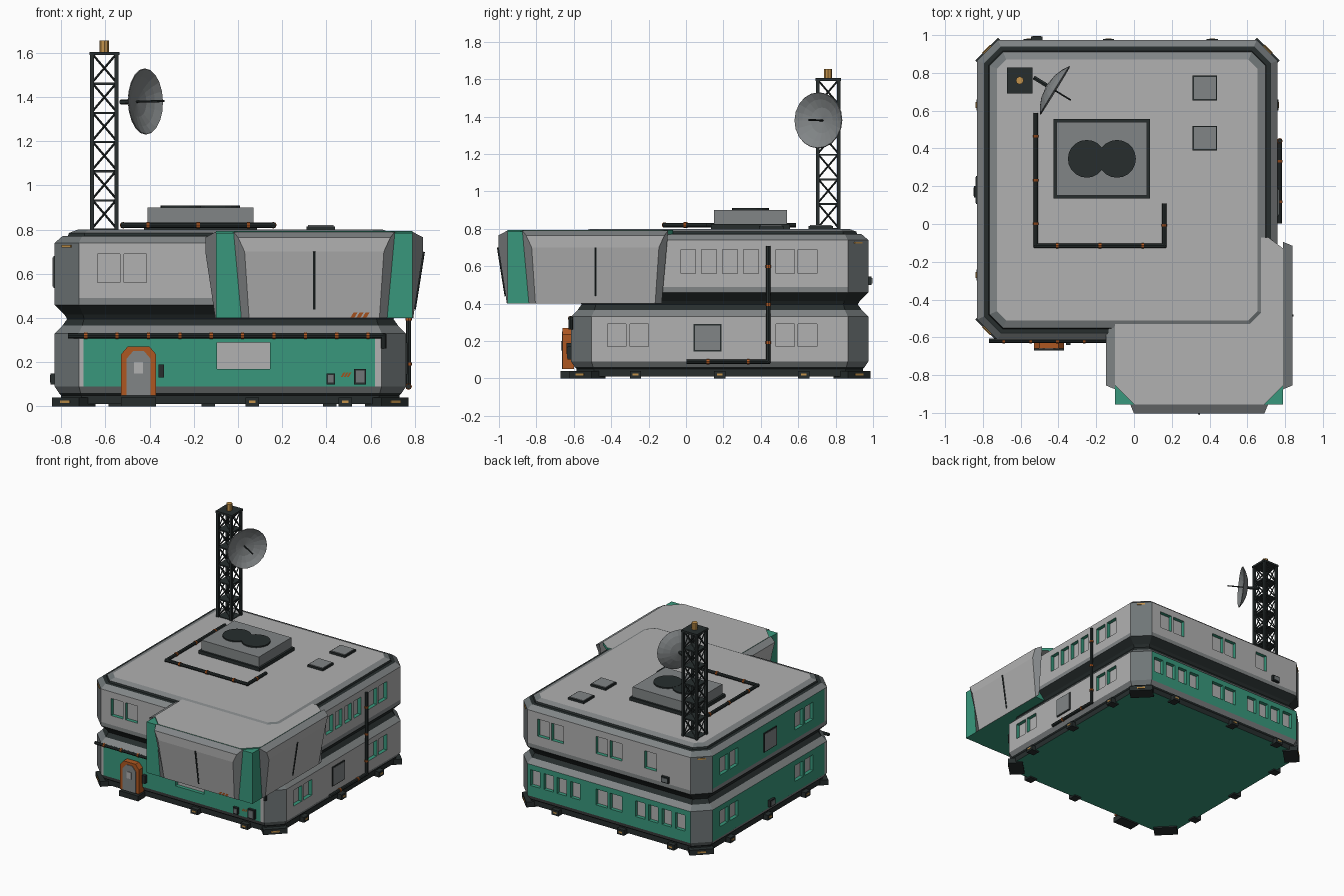
import bpy, bmesh, math
from mathutils import Vector, Matrix

if "Cube" in bpy.data.objects:
    bpy.data.objects.remove(bpy.data.objects["Cube"])

# Palette
PALETTE = {
    "light_grey": (0.44, 0.44, 0.44), "mid_grey": (0.22, 0.235, 0.24),
    "steel_grey": (0.16, 0.18, 0.185), "charcoal": (0.02, 0.027, 0.027),
    "green": (0.04, 0.31, 0.20), "orange": (0.42, 0.095, 0.015), "brass": (0.55, 0.29, 0.07)}
NAMES = list(PALETTE)
LIGHT, MID, STEEL, DARK, GREEN, ORANGE, BRASS = range(len(NAMES))
MATS = []
for key, rgb in PALETTE.items():
    m = bpy.data.materials.new(key)
    m.use_nodes = True
    m.diffuse_color = (*rgb, 1)
    m.node_tree.nodes["Principled BSDF"].inputs["Base Color"].default_value = (*rgb, 1)
    MATS.append(m)

CX, CY, HALF, CHAMFER = -0.035, 0.18, 0.795, 0.11
Z = Vector((0, 0, 1))
SIDES = {"front": Vector((1, 0, 0)), "left": Vector((0, 1, 0)),
         "back": Vector((-1, 0, 0)), "right": Vector((0, -1, 0))}


def finish(bm, name, normals=True):
    if normals:
        bmesh.ops.recalc_face_normals(bm, faces=bm.faces[:])
    used = sorted({f.material_index for f in bm.faces})
    for f in bm.faces:
        f.material_index = used.index(f.material_index)
    me = bpy.data.meshes.new(name)
    bm.to_mesh(me)
    bm.free()
    for i in used:
        me.materials.append(MATS[i])
    ob = bpy.data.objects.new(name, me)
    bpy.context.collection.objects.link(ob)
    return ob


def face(bm, pts, mat):
    f = bm.faces.new([bm.verts.new(p) for p in pts])
    f.material_index = mat
    return f


def add_box(bm, a, b, mat, top=None):
    a, b = Vector(a), Vector(b)
    size = [abs(q - p) for p, q in zip(a, b)]
    mtx = Matrix.Translation((a + b) / 2) @ Matrix.Diagonal((*size, 1))
    verts = bmesh.ops.create_cube(bm, size=1, matrix=mtx)["verts"]
    for f in {f for v in verts for f in v.link_faces}:
        f.material_index = top if top is not None and f.calc_center_median().z > max(a.z, b.z) - 1e-5 else mat


def add_bar(bm, p, q, r, mat, sides=6):
    p, q = Vector(p), Vector(q)
    mtx = Matrix.Translation((p + q) / 2) @ (q - p).to_track_quat("Z", "Y").to_matrix().to_4x4()
    verts = bmesh.ops.create_cone(bm, cap_ends=True, segments=sides, radius1=r, radius2=r,
                                  depth=(q - p).length, matrix=mtx)["verts"]
    for f in {f for v in verts for f in v.link_faces}:
        f.material_index = mat


def box(name, a, b, mat, top=None):
    bm = bmesh.new()
    add_box(bm, a, b, mat, top)
    return finish(bm, name)


def on_wall(side, u, z, d):
    """Point on a wall: u along it, z up, d outwards."""
    U = SIDES[side]
    return Vector((CX, CY, z)) + U * u + U.cross(Z) * (HALF + d)


def wall_box(name, side, u, z, d, mat):
    return box(name, on_wall(side, u[0], z[0], d[0]), on_wall(side, u[1], z[1], d[1]), mat)


def octagon(inset, z):
    h, c = HALF - inset, CHAMFER - inset * 0.586
    k = h - c
    return [(CX + x, CY + y, z) for x, y in
            ((-k, -h), (k, -h), (h, -k), (h, k), (k, h), (-k, h), (-h, k), (-h, -k))]


def loft(name, rings, mats, bottom, top):
    """Octagonal body; a None material leaves the four main sides open for walls."""
    bm = bmesh.new()
    loops = [octagon(*r) for r in rings]
    for lo, hi, mat in zip(loops, loops[1:], mats):
        for i in range(8):
            j = (i + 1) % 8
            if mat is None and i % 2 == 0:
                continue
            face(bm, (lo[i], lo[j], hi[j], hi[i]), STEEL if mat is None or (i % 2 and mat == MID) else mat)
    face(bm, loops[0][::-1], bottom)
    face(bm, loops[-1], top)
    return finish(bm, name, False)


def wall(name, side, z0, z1, zw, windows, mat, strips=(0, 0)):
    """Wall with recessed windows in one row, and optional light end strips."""
    bm = bmesh.new()
    e = HALF - CHAMFER
    ends = [-e] + [e - s if i else s - e for i, s in enumerate(strips) if s] + [e]
    us = sorted(set(ends + [u for w in windows for u in w]))
    P = lambda u, z, d=0: on_wall(side, u, z, -d)
    for a, b in zip(us, us[1:]):
        strip = a < -e + strips[0] - 1e-5 or b > e - strips[1] + 1e-5
        for lo, hi in zip((z0, *zw), (*zw, z1)):
            if lo == zw[0] and (a, b) in windows:
                rim = [(a, lo), (b, lo), (b, hi), (a, hi)]
                for p, q in zip(rim, rim[1:] + rim[:1]):
                    face(bm, (P(*p), P(*q), P(*q, .028), P(*p, .028)), GREEN)
                face(bm, [P(*p, .028) for p in rim], LIGHT)
            else:
                face(bm, (P(a, lo), P(b, lo), P(b, hi), P(a, hi)), LIGHT if strip else mat)
    return finish(bm, name, False)


def pair(c):
    return [(c - .11, c - .01), (c + .01, c + .11)]


def four(c):
    return [(c - .208 + .112 * i, c - .128 + .112 * i) for i in range(4)]


def pipe(name, pts, r=0.012, step=0.2):
    bm = bmesh.new()
    pts = [Vector(p) for p in pts]
    for p, q in zip(pts, pts[1:]):
        d = (q - p).normalized()
        add_bar(bm, p - d * r * .7, q + d * r * .7, r, DARK, 8)
        n = int((q - p).length / step)
        for i in range(n):
            c = p.lerp(q, (i + .5) / n)
            add_bar(bm, c - d * .007, c + d * .007, r * 1.25, ORANGE, 8)
    return finish(bm, name)


# Two storeys, stacked with a pinched dark joint
loft("lower_storey", [(.03, .01), (.03, .05), (.02, .06), (0, .09), (0, .33), (.035, .365), (.06, .40)],
     [DARK, DARK, MID, None, MID, DARK], GREEN, DARK)
loft("upper_storey", [(.06, .39), (.045, .415), (.0, .46), (0, .49), (0, .74), (.035, .77), (.04, .772),
                      (.06, .772), (.065, .785), (.105, .80)],
     [DARK, DARK, MID, None, MID, DARK, DARK, DARK, MID], DARK, LIGHT)
LOW, HIGH = (.09, .33, (.17, .29)), (.49, .74, (.56, .69))
wall("front_lower_wall", "front", *LOW, [(-.06, .18)], GREEN, (.02, .03))
wall("front_upper_wall", "front", *HIGH, pair(-.49), LIGHT)
wall("left_lower_wall", "left", *LOW, pair(-.49) + pair(.41), LIGHT)
wall("left_upper_wall", "left", *HIGH, four(0) + pair(.41), LIGHT)
wall("back_lower_wall", "back", *LOW, four(-.45) + pair(0) + four(.43), GREEN)
wall("back_upper_wall", "back", *HIGH, pair(-.49) + pair(0) + pair(.41)[:1], LIGHT)
wall("right_lower_wall", "right", *LOW, pair(-.49) + pair(.41), GREEN, (0, .03))
wall("right_upper_wall", "right", *HIGH, pair(-.49) + pair(.41), GREEN, (0, .03))

# Feet, corner feet and brass markers
for side in SIDES:
    for u in (-.45, .1, .52) if side in ("front", "back") else (-.45, 0, .45):
        if (side, u) != ("front", -.45):
            wall_box(side + "_foot", side, (u - .03, u + .03), (0, .04), (-.06, .005), DARK)
            wall_box(side + "_foot_mark", side, (u - .015, u + .015), (.015, .026), (0, .008), BRASS)
for i in range(4):
    spin = Matrix.Translation((CX, CY, 0)) @ Matrix.Rotation(math.pi * (i / 2 + .25), 4, "Z")
    reach = (2 * HALF - CHAMFER) / math.sqrt(2)
    for part, y0, y1, z0, z1, w, mat in (("corner_foot", -.1, .008, 0, .04, .085, DARK),
                                         ("corner_foot_mark", 0, .012, .015, .026, .03, BRASS),
                                         ("corner_badge", -.01, .005, .72, .73, .03, BRASS)):
        box(part, (reach + y0, -w, z0), (reach + y1, w, z1), mat).matrix_world = spin

# Overhanging front room: green core, chamfered roof, flared cladding
X0, X1, Y0, Y1 = -.10, .79, -.955, -.13
box("overhang_core", (X0, Y0, .40), (X1, Y1 - .04, .785), GREEN)
bm = bmesh.new()
cap = [(X0, Y1), (X0, Y0 + .10), (X0 + .10, Y0), (X1 - .10, Y0), (X1, Y0 + .10), (X1, Y1), (X1 - .08, Y1 + .06)]
low, high = [[Vector((x, y, z)) for x, y in cap] for z in (.77, .793)]
face(bm, low, LIGHT)
face(bm, high, LIGHT)
for i in range(len(cap)):
    face(bm, (low[i - 1], low[i], high[i], high[i - 1]), GREEN)
finish(bm, "overhang_roof")


def cladding(name, origin, U, length):
    U, N = Vector(U), Vector(U).cross(Z)
    if name.startswith("right"):
        N = Vector((-1, 0, 0))
    P = lambda u, z, d: Vector(origin) + U * u + Z * z + N * d
    bm = bmesh.new()
    mid = [P(.13, .70, .048), P(length - .13, .70, .048)]
    base = [P(.15, .40, .003), P(length - .15, .40, .003)]
    top = [P(.08, .79, 0), P(length - .08, .79, 0)]
    foot = [P(.115, .40, 0), P(length - .115, .40, 0)]
    brow = [P(.10, .765, .048), P(length - .10, .765, .048)]
    face(bm, (*base, mid[1], mid[0]), LIGHT)
    face(bm, (*mid, brow[1], brow[0]), LIGHT)
    face(bm, (*brow, top[1], top[0]), MID)
    face(bm, (*foot, base[1], base[0]), MID)
    for i in (0, 1):
        face(bm, (foot[i], base[i], mid[i], brow[i], top[i]), MID)
    bmesh.ops.remove_doubles(bm, verts=bm.verts[:], dist=1e-5)
    add_bar(bm, P(length / 2, .44, .009), P(length / 2, .70, .05), .006, DARK)
    return finish(bm, name)


cladding("front_cladding", (X0, Y0, 0), (1, 0, 0), X1 - X0)
cladding("left_cladding", (X1, Y0, 0), (0, 1, 0), .94)
cladding("right_cladding", (X0, Y0, 0), (0, 1, 0), .94)


def stripes(name, x, y, z, w, h):
    bm = bmesh.new()
    for i in range(3):
        a = x + i * w * 1.5
        face(bm, [(a, y, z), (a + w, y, z), (a + w + h * .6, y - .003, z + h), (a + h * .6, y - .003, z + h)], ORANGE)
    finish(bm, name)


stripes("overhang_stripes", .51, Y0 - .006, .403, .018, .022)
stripes("wall_stripes", .465, -.618, .133, .009, .02)

# Entrance: step, chamfered orange surround, door and handle
box("door_step", (-.53, -.67, 0), (-.37, -.58, .04), DARK)
for name, w, top, y, mat in (("door_frame", .08, .27, -.66, ORANGE), ("door_leaf", .055, .25, -.664, MID)):
    bm = bmesh.new()
    arch = [(-w, .05), (w, .05), (w, top - .035), (w - .03, top), (.03 - w, top), (-w, top - .035)]
    f = face(bm, [(-.45 + x, y, z) for x, z in arch], mat)
    new = bmesh.ops.extrude_face_region(bm, geom=[f], use_keep_orig=True)["geom"]
    bmesh.ops.translate(bm, vec=(0, .06, 0), verts=[g for g in new if isinstance(g, bmesh.types.BMVert)])
    for g in bm.faces:
        g.material_index = mat
    finish(bm, name)
box("door_pane", (-.47, -.668, .15), (-.43, -.66, .20), LIGHT)
box("door_panel", (-.36, -.64, .13), (-.335, -.6, .19), DARK)

# Wall boxes and vents
for name, side, u, z in (("small_box", "front", (.435, .475), (.10, .15)), ("large_box", "front", (.56, .615), (.10, .17)),
                         ("side_box", "right", (-.02, .04), (.10, .15)), ("back_box", "back", (.45, .51), (.50, .545))):
    wall_box(name, side, u, z, (-.01, .018), DARK)
    wall_box(name + "_lid", side, (u[0] + .008, u[1] - .008), (z[0] + .008, z[1] - .008), (.01, .021), STEEL)
for side, z0 in (("left", .145), ("right", .535)):
    wall_box(side + "_vent_frame", side, (-.14, .01) if side == "left" else (-.075, .075), (z0, z0 + .145), (-.01, .006), DARK)
    wall_box(side + "_vent", side, (-.133, .003) if side == "left" else (-.068, .068), (z0 + .007, z0 + .138), (-.01, .009), MID)

# Pipes
pipe("roof_pipe", [(-.52, .58, .82), (-.52, -.115, .82), (.16, -.115, .82), (.16, .10, .82)])
pipe("side_pipe", [(.772, .44, .70), (.772, .44, .09), (.772, .01, .09)])
pipe("front_pipe", [(-.76, -.617, .32), (.66, -.617, .32), (.66, -.617, .27)], step=.13)

# Roof machinery
box("fan_unit_base", (-.425, .135, .79), (.085, .555, .825), DARK)
box("fan_unit", (-.41, .15, .80), (.07, .54, .90), MID)
bm = bmesh.new()
for x, top in ((-.25, .909), (-.09, .910)):
    add_bar(bm, (x, .345, .89), (x, .345, top), .10, DARK, 20)
finish(bm, "fans")
for y in (.39, .655):
    box("roof_hatch", (.31, y, .79), (.44, y + .13, .815), DARK)
    box("roof_hatch_lid", (.317, y + .007, .80), (.433, y + .123, .82), MID)

# Lattice mast with brass beacon
MX, MY, R, LEVELS, STEP = -.605, .76, .056, 6, .132
bm = bmesh.new()
legs = [(MX - R, MY - R), (MX + R, MY - R), (MX + R, MY + R), (MX - R, MY + R)]
for i, (x, y) in enumerate(legs):
    add_box(bm, (x - .009, y - .009, .79), (x + .009, y + .009, 1.60), DARK)
    px, py = legs[i - 1]
    for k in range(LEVELS):
        z = .805 + k * STEP
        add_bar(bm, (x, y, z), (px, py, z + STEP), .005, DARK, 4)
        add_bar(bm, (px, py, z), (x, y, z + STEP), .005, DARK, 4)
for k in range(LEVELS):
    z = .80 + k * STEP
    add_box(bm, (MX - R, MY - R, z - .005), (MX + R, MY + R, z + .005), DARK)
add_box(bm, (MX - .068, MY - .068, 1.59), (MX + .068, MY + .068, 1.605), DARK)
add_bar(bm, (MX, MY, 1.60), (MX, MY, 1.655), .021, BRASS, 8)
finish(bm, "mast")

# Dish with feed arm
axis = Vector((.85, -.52, .02)).normalized()
centre = Vector((-.42, .708, 1.38))
bm = bmesh.new()
rings, N = [], 20
side_dir = axis.cross(Z).normalized()
up = side_dir.cross(axis)
for r, d in ((.15, 0), (.115, .022), (.07, .04), (.004, .05)):
    rings.append([bm.verts.new(centre - axis * d + (side_dir * math.cos(t) + up * math.sin(t)) * r)
                  for t in (2 * math.pi * i / N for i in range(N))])
for a, b in zip(rings, rings[1:]):
    for i in range(N):
        bm.faces.new((a[i - 1], a[i], b[i], b[i - 1])).material_index = MID
dish = finish(bm, "dish")
dish.modifiers.new("thickness", "SOLIDIFY").thickness = .005
bm = bmesh.new()
add_bar(bm, centre - axis * .11, centre + axis * .10, .005, DARK)
add_bar(bm, centre - axis * .13, centre - axis * .05, .012, DARK)
finish(bm, "dish_arm")
